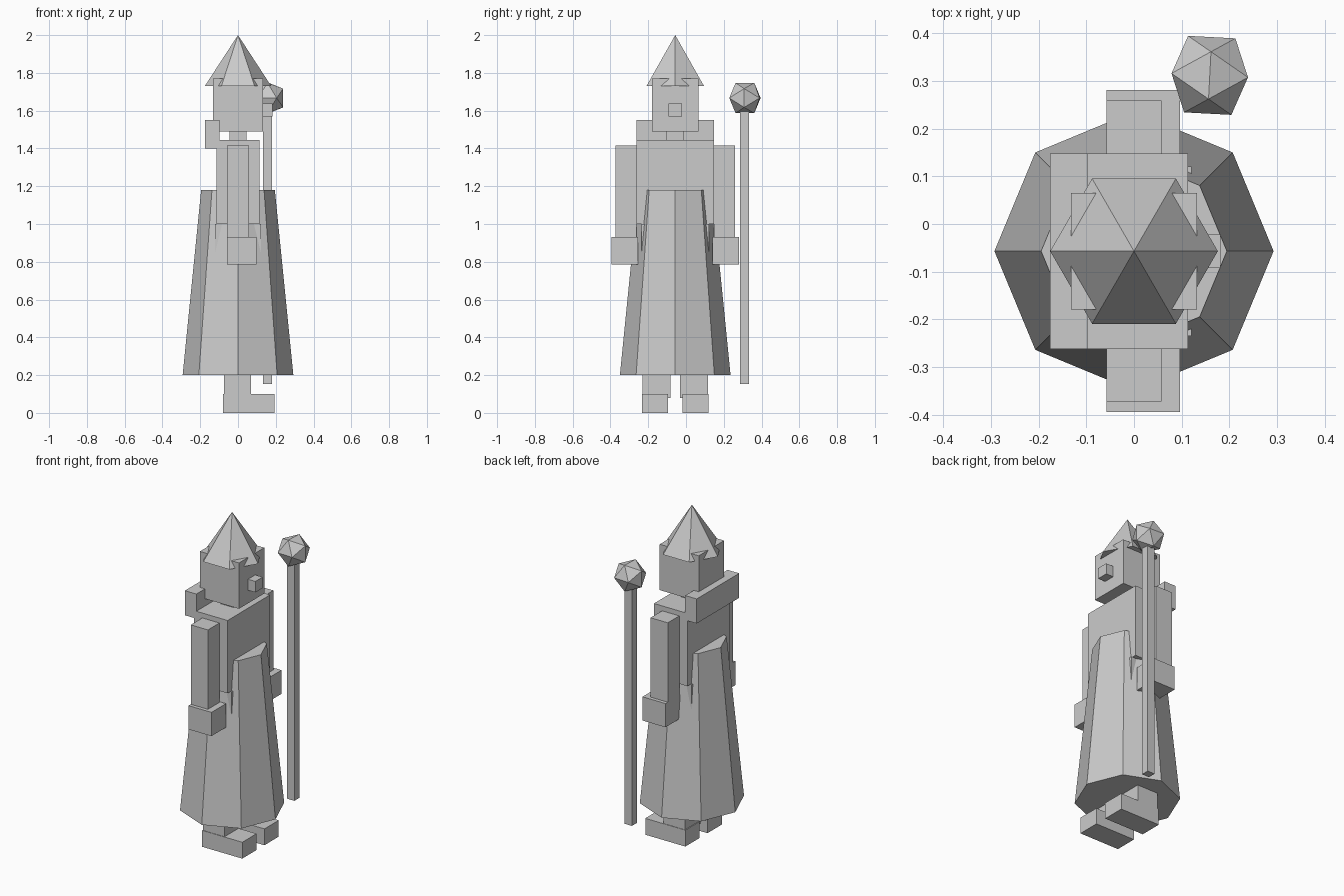
import bpy, math
from mathutils import Matrix

if "Cube" in bpy.data.objects:
    bpy.data.objects.remove(bpy.data.objects["Cube"])

CY = -0.057  # middle of the figure in y (the staff stands off to one side)
grey = bpy.data.materials.new("plain_grey")
grey.diffuse_color = (0.6, 0.6, 0.6, 1)
grey.use_nodes = True
grey.node_tree.nodes["Principled BSDF"].inputs["Base Color"].default_value = grey.diffuse_color


def finish(name):
    ob = bpy.context.object
    ob.name = name
    ob.data.materials.append(grey)
    return ob


def box(name, x, y, z):
    """Box from (low, high) ranges; y is relative to the figure's middle."""
    bpy.ops.mesh.primitive_cube_add(size=1)
    ob = finish(name)
    size = [r[1] - r[0] for r in (x, y, z)]
    mid = [(r[0] + r[1]) / 2 for r in (x, y, z)]
    mid[1] += CY
    ob.data.transform(Matrix.Translation(mid) @ Matrix.Diagonal((*size, 1)))
    return ob


def cone(name, sides, r1, r2, z0, z1):
    """Cone or frustum with one corner pointing forward along x."""
    bpy.ops.mesh.primitive_cone_add(vertices=sides, radius1=r1, radius2=r2, depth=z1 - z0)
    ob = finish(name)
    ob.data.transform(Matrix.Translation((0, CY, (z0 + z1) / 2))
                      @ Matrix.Rotation(math.pi / 2, 4, 'Z'))
    return ob


# Robe and trunk
cone("robe", 8, 0.293, 0.195, 0.20, 1.18)
box("hips", (-0.121, 0.121), (-0.178, 0.178), (0.80, 1.0))
box("torso", (-0.113, 0.113), (-0.205, 0.205), (1.0, 1.445))
box("collar", (-0.176, -0.098), (-0.205, 0.205), (1.40, 1.55))

# Head, nose and hat
box("neck", (-0.045, 0.045), (-0.047, 0.047), (1.42, 1.51))
box("head", (-0.132, 0.132), (-0.122, 0.122), (1.49, 1.77))
box("nose", (0.12, 0.182), (-0.035, 0.035), (1.57, 1.637))
cone("hat", 6, 0.176, 0, 1.73, 2.0)

# Limbs, mirrored about the middle
for side, s in (("right", -1), ("left", 1)):
    def span(a, b):
        return tuple(sorted((s * a, s * b)))
    box(side + "_arm", (-0.058, 0.058), span(0.205, 0.316), (0.90, 1.415))
    box(side + "_hand", (-0.058, 0.097), span(0.197, 0.338), (0.785, 0.93))
    box(side + "_leg", (-0.074, 0.07), span(0.024, 0.173), (0.08, 0.85))
    box(side + "_foot", (-0.079, 0.192), span(0.038, 0.176), (0, 0.10))

# Staff with a faceted orb
box("staff", (0.132, 0.181), (0.343, 0.391), (0.152, 1.64))
bpy.ops.mesh.primitive_ico_sphere_add(subdivisions=1, radius=0.0945)
orb = finish("staff_orb")
# Turn the orb so that one edge lies on top, running along y
verts = [v.co.copy() for v in orb.data.vertices]
a, b = (verts[i] for i in orb.data.edges[0].vertices)
up = (a + b).normalized()
along = (b - a).normalized()
turn = Matrix((along.cross(up), along, up)).to_4x4()
orb.data.transform(Matrix.Translation((0.159, 0.312, 1.667))
                   @ Matrix.Rotation(math.radians(-3), 4, 'Z') @ turn)
